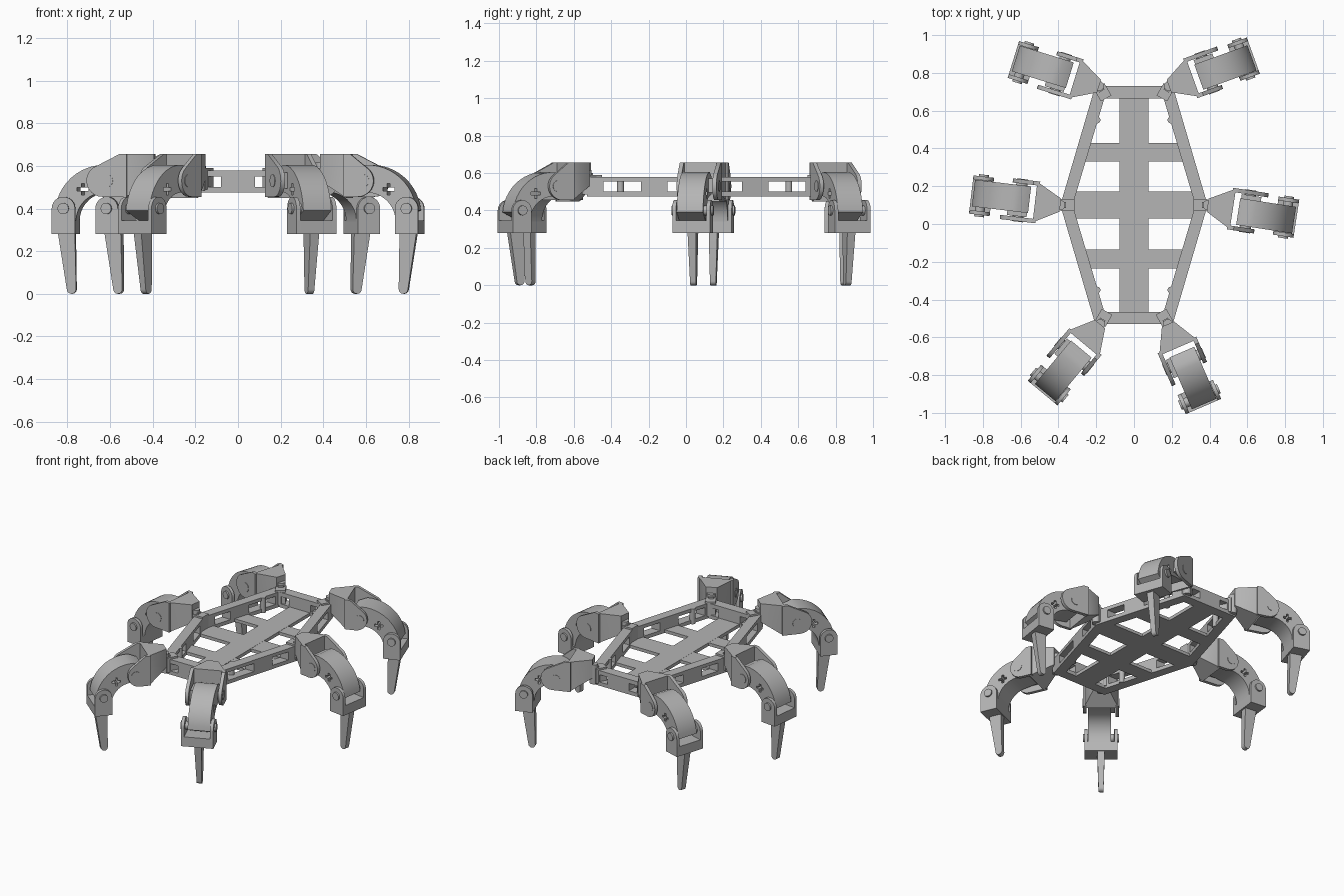
import bpy, bmesh
from math import sin, cos, pi, radians, atan2, hypot
from mathutils import Matrix

old = bpy.data.objects.get("Cube")
if old:
    bpy.data.objects.remove(old, do_unlink=True)

grey = bpy.data.materials.new("plastic_grey")
grey.use_nodes = True
COLOUR = (0.46, 0.46, 0.46, 1)
grey.diffuse_color = COLOUR
grey.node_tree.nodes["Principled BSDF"].inputs["Base Color"].default_value = COLOUR


def finish(name, bm, place):
    bmesh.ops.recalc_face_normals(bm, faces=bm.faces)
    mesh = bpy.data.meshes.new(name)
    bm.transform(place)
    if place.determinant() < 0:
        bmesh.ops.reverse_faces(bm, faces=bm.faces)
    bm.to_mesh(mesh)
    bm.free()
    mesh.materials.append(grey)
    obj = bpy.data.objects.new(name, mesh)
    bpy.context.collection.objects.link(obj)
    return obj


def loft(name, low, high, place=Matrix()):
    """Closed solid between two matching rings of 3D points."""
    bm = bmesh.new()
    a = [bm.verts.new(p) for p in low]
    b = [bm.verts.new(p) for p in high]
    bm.faces.new(a)
    bm.faces.new(b)
    for i in range(len(a)):
        j = (i + 1) % len(a)
        bm.faces.new((a[i], a[j], b[j], b[i]))
    return finish(name, bm, place)


def prism(name, pts, z0, z1, place=Matrix()):
    return loft(name, [(x, y, z0) for x, y in pts], [(x, y, z1) for x, y in pts], place)


def slab(name, pts, t0, t1, place=Matrix()):
    """Side profile (r, z) given a thickness across the leg."""
    return loft(name, [(r, t0, z) for r, z in pts], [(r, t1, z) for r, z in pts], place)


def box(name, x, y, z, place=Matrix()):
    return prism(name, [(x[0], y[0]), (x[1], y[0]), (x[1], y[1]), (x[0], y[1])], *z, place)


def arc(cx, cy, rad, a0=0, a1=360, n=8):
    return [(cx + rad * cos(radians(a0 + (a1 - a0) * i / n)),
             cy + rad * sin(radians(a0 + (a1 - a0) * i / n))) for i in range(n + 1)]


def disc(cx, cy, rad):
    return arc(cx, cy, rad, 0, 345, 23)


def cut(obj, cutters):
    for c in cutters:
        m = obj.modifiers.new("cut", 'BOOLEAN')
        m.object, m.operation, m.solver = c, 'DIFFERENCE', 'EXACT'
    deps = bpy.context.evaluated_depsgraph_get()
    mesh = bpy.data.meshes.new_from_object(obj.evaluated_get(deps))
    obj.modifiers.clear()
    obj.data = mesh
    for c in cutters:
        bpy.data.objects.remove(c, do_unlink=True)


# Body frame: hexagonal rim with windows cut through its walls
MID, LO, HI = 0.1, 0.475, 0.578


def hexagon(wide, narrow, half):
    return [(narrow, MID + half), (wide, MID), (narrow, MID - half),
            (-narrow, MID - half), (-wide, MID), (-narrow, MID + half)]


rim = prism("body_rim", hexagon(0.39, 0.205, 0.63), LO, HI)
cutters = [prism("rim_inside", hexagon(0.325, 0.157, 0.565), LO - 0.1, HI + 0.1)]
for s in (-1, 1):
    x = sorted((s * 0.08, s * 0.14))
    cutters.append(box("end_window", x, (-1, 1), (0.5, 0.55)))
    for a, b in ((0.08, 0.2), (0.34, 0.54)):
        y = sorted((MID + s * a, MID + s * b))
        cutters.append(box("side_window", (-1, 1), y, (0.5, 0.555)))
cut(rim, cutters)

# Deck: spine and cross bars along the bottom of the rim
box("deck_spine", (-0.077, 0.077), (-0.5, 0.7), (LO, 0.497))
for y, w, reach in ((0.38, 0.05, 0.27), (MID, 0.072, 0.35), (-0.185, 0.05, 0.27)):
    box("deck_bar", (-reach, reach), (y - w, y + w), (LO, 0.496))
for s in (-1, 1):
    for y in (0.55, -0.35):
        prism("rim_post", disc(s * 0.196, y, 0.018), LO, HI)


# One leg, built along +x from its hinge; long_side is the covered side
def build_leg(hinge, foot, corner_angle):
    dx, dy = foot[0] - hinge[0], foot[1] - hinge[1]
    flip = -1 if dy < -0.2 else 1
    place = (Matrix.Translation((*hinge, 0)) @ Matrix.Rotation(atan2(dy, dx), 4, 'Z')
             @ Matrix.Diagonal((1, flip, 1, 1)))
    mount = Matrix.Translation((*hinge, 0)) @ Matrix.Rotation(radians(corner_angle), 4, 'Z')

    # Hinge mount on the rim corner
    box("hinge_mount", (-0.075, 0.0), (-0.032, 0.032), (0.49, 0.59), mount)
    box("hinge_lug", (-0.03, 0.05), (-0.016, 0.016), (0.56, 0.6), mount)
    prism("hinge_pin", disc(0, 0, 0.026), 0.485, 0.615, mount)

    # Hip bracket: wedge spreading from the hinge, with two side plates
    ring = [(0.0, 0.035), (0.0, -0.035), (0.12, -0.1), (0.135, -0.1), (0.135, 0.1), (0.12, 0.1)]
    loft("hip_wedge", [(x, y, 0.53 - 0.6 * x) for x, y in ring],
         [(x, y, 0.655) for x, y in ring], place)
    for t, end in ((0.1, 0.235), (-0.1, 0.19)):
        profile = ([(0.12, 0.655), (0.155, 0.655)] + arc(end, 0.53, 0.075, 55, -90, 10)
                   + [(0.12, 0.455)])
        slab("hip_plate", profile, t - 0.011, t + 0.011, place)
        slab("hip_pivot", disc(0.215, 0.53, 0.03), t * 0.6, t * 1.14, place)

    # Upper leg: curved body with a cross-shaped opening
    top = arc(0.23, 0.37, 0.235, 92, 5, 12)
    under = arc(0.23, 0.34, 0.135, 0, 78, 8)
    body = slab("upper_leg", [(0.165, 0.58)] + top + under + [(0.165, 0.485)], -0.08, 0.062, place)
    cut(body, [box("cross_a", (0.305, 0.36), (-0.2, 0.2), (0.483, 0.498), place),
               box("cross_b", (0.325, 0.34), (-0.2, 0.2), (0.463, 0.518), place)])
    box("hip_servo", (0.17, 0.275), (0.055, 0.085), (0.495, 0.57), place)

    # Knee bracket: floor block, two rounded plates and pivot discs
    box("knee_floor", (0.365, 0.475), (-0.1, 0.1), (0.28, 0.345), place)
    for t in (-0.092, 0.092):
        profile = [(0.475, 0.28)] + arc(0.42, 0.4, 0.055, 0, 180, 12) + [(0.365, 0.28)]
        slab("knee_plate", profile, t - 0.01, t + 0.01, place)
        slab("knee_pivot", disc(0.42, 0.4, 0.026), t * 0.6, t * 1.22, place)

    # Lower leg: tapered spike with a rounded foot
    spike = [(0.455, 0.285)] + arc(0.392, 0.022, 0.022, 0, -180, 8) + [(0.375, 0.285)]
    taper = [0.023 if z > 0.2 else 0.016 for r, z in spike]
    loft("lower_leg", [(r, -w, z) for (r, z), w in zip(spike, taper)],
         [(r, w, z) for (r, z), w in zip(spike, taper)], place)


build_leg((0.39, MID), (0.78, 0.04), 0)
build_leg((-0.39, MID), (-0.785, 0.147), 180)
build_leg((0.185, 0.73), (0.545, 0.86), 60)
build_leg((-0.185, 0.73), (-0.555, 0.845), 120)
build_leg((0.18, -0.53), (0.335, -0.89), -60)
build_leg((-0.18, -0.53), (-0.43, -0.83), -120)

# Keep edges crisp while rounding the curved walls
bpy.ops.object.select_all(action='DESELECT')
for obj in bpy.context.collection.objects:
    if obj.type == 'MESH':
        obj.select_set(True)
        bpy.context.view_layer.objects.active = obj
bpy.ops.object.shade_smooth_by_angle(angle=radians(30))
